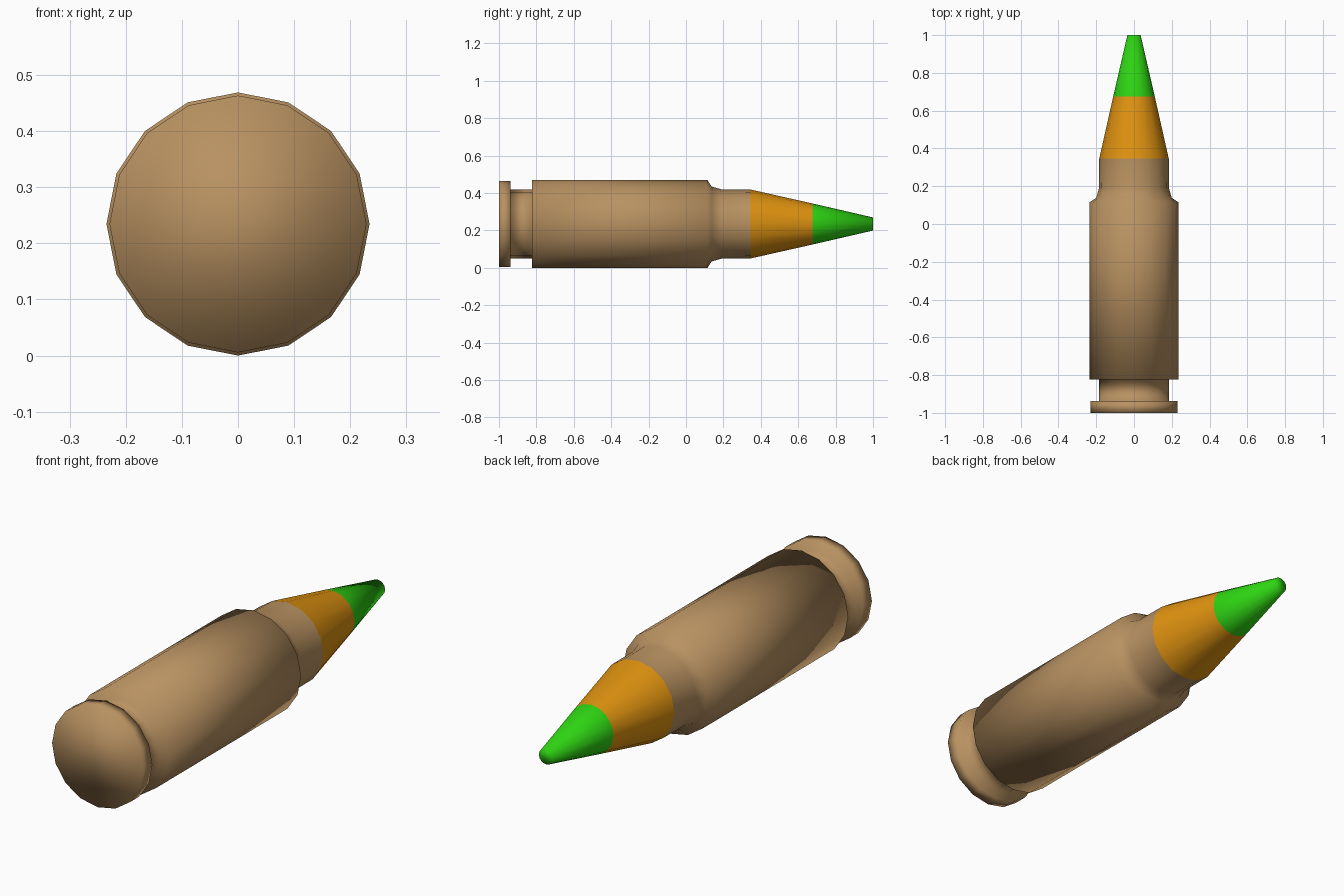
import bpy, bmesh, math

if "Cube" in bpy.data.objects:
    bpy.data.objects.remove(bpy.data.objects["Cube"])

SIDES = 16
AXIS_Z = 0.2345


def material(name, rgb):
    m = bpy.data.materials.new(name)
    m.diffuse_color = (*rgb, 1.0)
    m.use_nodes = True
    m.node_tree.nodes["Principled BSDF"].inputs["Base Color"].default_value = m.diffuse_color
    return m


def lathe(name, profile, mat, cap_start=False, cap_end=False):
    """Revolve (y, radius) points around the long axis."""
    bm = bmesh.new()
    rings = []
    for y, r in profile:
        rings.append([bm.verts.new((r * math.sin(2 * math.pi * i / SIDES), y,
                                    AXIS_Z + r * math.cos(2 * math.pi * i / SIDES)))
                      for i in range(SIDES)])
    for a, b in zip(rings, rings[1:]):
        for i in range(SIDES):
            j = (i + 1) % SIDES
            bm.faces.new((a[i], b[i], b[j], a[j]))
    # orientation: the start cap faces -y, the end cap +y
    if cap_start:
        bm.faces.new(rings[0])
    if cap_end:
        bm.faces.new(rings[-1][::-1])
    bm.normal_update()
    # make the walls point away from the axis
    wall = next(f for f in bm.faces if len(f.verts) == 4)
    c = wall.calc_center_median()
    if wall.normal.x * c.x + wall.normal.z * (c.z - AXIS_Z) < 0:
        bmesh.ops.reverse_faces(bm, faces=bm.faces[:])
    for f in bm.faces:
        f.smooth = True
    me = bpy.data.meshes.new(name)
    bm.to_mesh(me)
    bm.free()
    me.materials.append(mat)
    ob = bpy.data.objects.new(name, me)
    bpy.context.collection.objects.link(ob)
    return ob


brass = material("brass tan", (0.48, 0.285, 0.12))
copper = material("copper orange", (0.74, 0.29, 0.005))
green = material("tip green", (0.027, 0.65, 0.006))

# Casing: rim, extractor groove, body, shoulder and neck
lathe("casing", [
    (-1.0, 0.229), (-0.938, 0.229),
    (-0.938, 0.184), (-0.823, 0.184),
    (-0.823, 0.2345), (0.115, 0.2345),
    (0.138, 0.200), (0.19, 0.185), (0.346, 0.184),
], brass, cap_start=True)

# Bullet jacket
lathe("bullet_jacket", [(0.346, 0.184), (0.675, 0.110)], copper)

# Painted tip with a flat nose
lathe("bullet_tip", [(0.675, 0.110), (1.0, 0.035)], green, cap_end=True)
